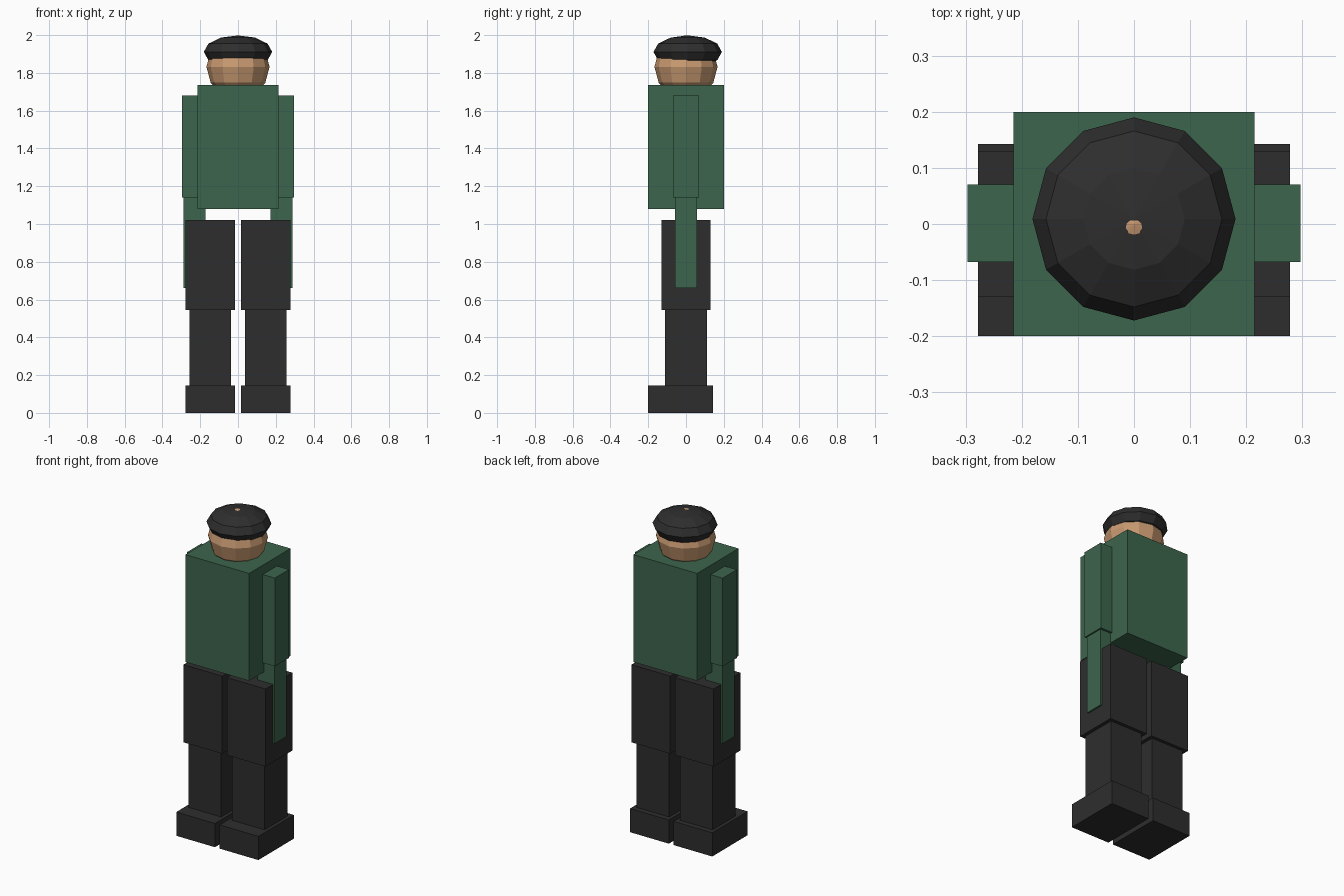
import bpy

if "Cube" in bpy.data.objects:
    bpy.data.objects.remove(bpy.data.objects["Cube"])


def material(name, rgb):
    m = bpy.data.materials.new(name)
    m.diffuse_color = (*rgb, 1)
    m.use_nodes = True
    m.node_tree.nodes["Principled BSDF"].inputs["Base Color"].default_value = m.diffuse_color
    return m


green = material("green_cloth", (0.046, 0.130, 0.074))
black = material("black_cloth", (0.027, 0.027, 0.027))
skin = material("skin", (0.58, 0.32, 0.165))


def box(name, mat, x, y, z):
    """Box spanning the given (low, high) ranges."""
    ranges = (x, y, z)
    bpy.ops.mesh.primitive_cube_add(size=1, location=[(a + b) / 2 for a, b in ranges])
    ob = bpy.context.object
    ob.name = name
    ob.scale = [b - a for a, b in ranges]
    ob.data.materials.append(mat)


def ball(name, mat, loc, radii):
    """Faceted low-poly ball."""
    bpy.ops.mesh.primitive_uv_sphere_add(segments=12, ring_count=6, radius=1, location=loc)
    ob = bpy.context.object
    ob.name = name
    ob.scale = radii
    ob.data.materials.append(mat)


# Body, head and cap
box("torso", green, (-0.215, 0.215), (-0.2, 0.2), (1.08, 1.737))
ball("head", skin, (0, 0, 1.832), (0.167, 0.167, 0.168))
ball("cap", black, (0, 0.009, 1.911), (0.181, 0.181, 0.0875))

# Limbs on both sides
limbs = [
    ("upper_arm", green, (0.16, 0.297), (-0.068, 0.07), (1.14, 1.68)),
    ("forearm", green, (0.172, 0.288), (-0.057, 0.057), (0.66, 1.14)),
    ("thigh", black, (0.016, 0.278), (-0.13, 0.13), (0.545, 1.02)),
    ("shin", black, (0.037, 0.257), (-0.11, 0.11), (0.145, 0.545)),
    ("shoe", black, (0.016, 0.278), (-0.2, 0.143), (0, 0.145)),
]
for name, mat, x, y, z in limbs:
    box(name + "_right", mat, x, y, z)
    box(name + "_left", mat, (-x[1], -x[0]), y, z)
